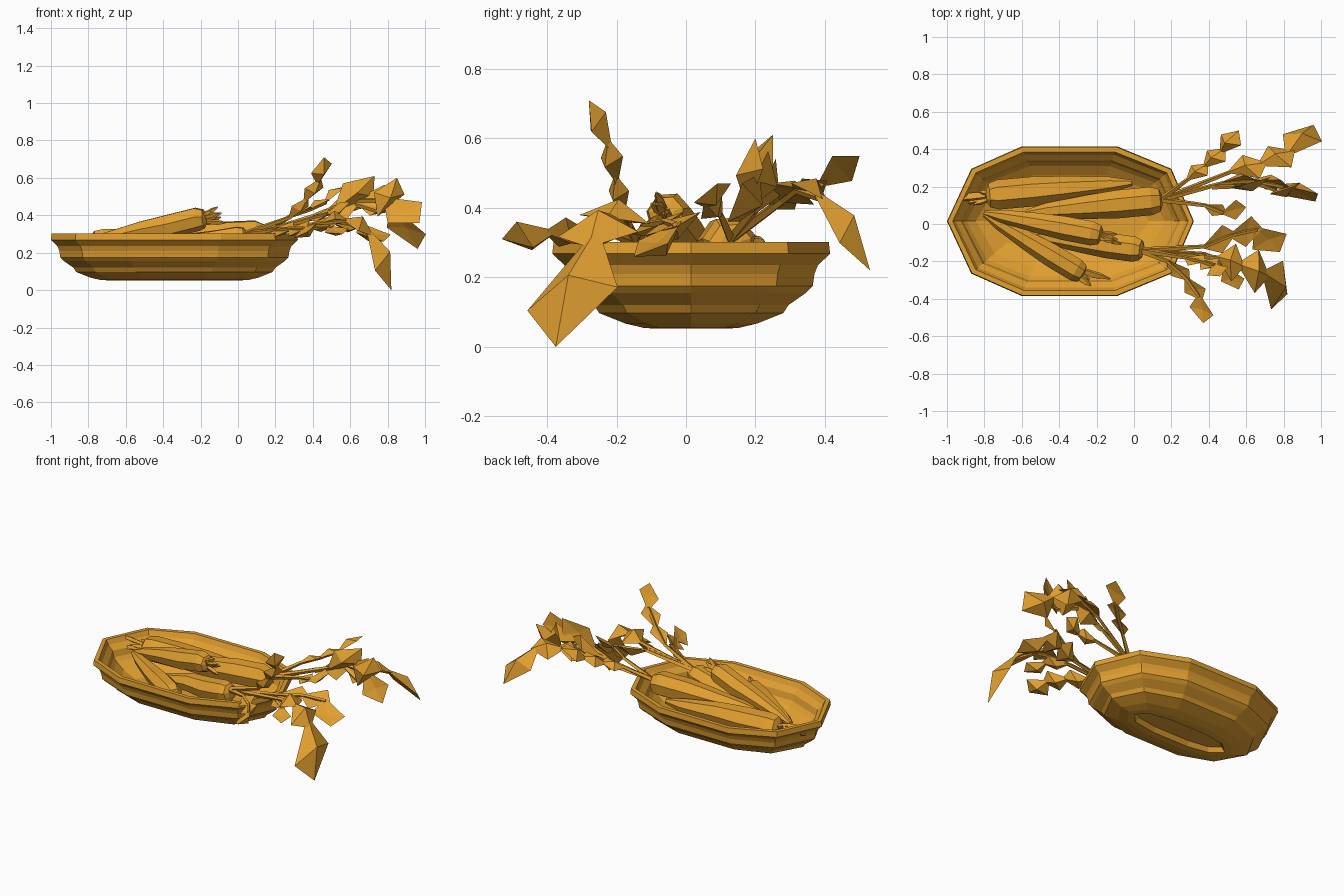
import bpy, bmesh, math, random
from mathutils import Vector

random.seed(4)
cube = bpy.data.objects.get("Cube")
if cube:
    bpy.data.objects.remove(cube, do_unlink=True)

# One warm ochre for everything
ochre = bpy.data.materials.new("warm_ochre")
ochre.use_nodes = True
COLOUR = (0.76, 0.35, 0.03, 1)
ochre.diffuse_color = COLOUR
ochre.node_tree.nodes["Principled BSDF"].inputs["Base Color"].default_value = COLOUR


def finish(bm, name):
    bmesh.ops.recalc_face_normals(bm, faces=bm.faces[:])
    mesh = bpy.data.meshes.new(name)
    bm.to_mesh(mesh)
    bm.free()
    mesh.materials.append(ochre)
    obj = bpy.data.objects.new(name, mesh)
    bpy.context.collection.objects.link(obj)


def loft(bm, rings):
    """Skin a list of equal point rings and cap both ends."""
    loops = [[bm.verts.new(p) for p in ring] for ring in rings]
    n = len(loops[0])
    for a, b in zip(loops, loops[1:]):
        for i in range(n):
            j = (i + 1) % n
            bm.faces.new((a[i], a[j], b[j], b[i]))
    bm.faces.new(loops[0][::-1])
    bm.faces.new(loops[-1])


def tube(bm, path, radii, sides, turn=0.3):
    """Faceted tube of varying radius along a path."""
    rings = []
    for i, p in enumerate(path):
        axis = (path[min(i + 1, len(path) - 1)] - path[max(i - 1, 0)]).normalized()
        u = axis.cross(Vector((0, 0, 1))).normalized()
        v = u.cross(axis)
        angles = [turn + 2 * math.pi * k / sides for k in range(sides)]
        rings.append([p + radii[i] * (u * math.cos(t) + v * math.sin(t)) for t in angles])
    loft(bm, rings)


def basket():
    """Ten sided bowl: each profile step is an inward offset and a height."""
    half = [(0.66, 0), (0.54, 0.28), (0.25, 0.4), (-0.26, 0.4), (-0.53, 0.28), (-0.66, 0)]
    outline = half + [(x, -y) for x, y in half[-2:0:-1]]
    profile = [(0.33, 0.08), (0.31, 0.052), (0.265, 0.054), (0.21, 0.067), (0.135, 0.097),
               (0.12, 0.12), (0.07, 0.155), (0.05, 0.175), (0.045, 0.21), (0.035, 0.235),
               (0, 0.268), (0.004, 0.302), (0.03, 0.302), (0.045, 0.27), (0.075, 0.24),
               (0.085, 0.2), (0.105, 0.175), (0.155, 0.135), (0.24, 0.1)]
    bm = bmesh.new()
    loft(bm, [[(-0.34 + x * (1 - o / 0.66), 0.015 + y * (1 - o / 0.4), z)
               for x, y in outline] for o, z in profile])
    finish(bm, "woven_basket")


def carrot(name, crown, tip, radius, stubs=True):
    """Tapered root with a blunt shoulder and cut stalk stubs."""
    crown, tip = Vector(crown), Vector(tip)
    steps = [(0, 0.4), (0.02, 0.8), (0.08, 1), (0.32, 1), (0.55, 0.84), (0.85, 0.54), (1, 0.2)]
    bm = bmesh.new()
    path = [crown.lerp(tip, t) for t, _ in steps]
    for p in path[2:-1]:
        p.z += random.uniform(-0.008, 0.008)
    tube(bm, path, [radius * r for _, r in steps], 7)
    if stubs:
        out = (crown - tip).normalized()
        for k in range(7):
            spread = Vector([random.uniform(-0.045, 0.045) for _ in range(3)])
            start = crown + spread * 0.4 - out * 0.01
            end = crown + spread + out * random.uniform(0.05, 0.13)
            tube(bm, [start, start.lerp(end, 0.6), end], [0.013, 0.015, 0.004], 4)
    finish(bm, name)


def leaflet(bm, base, tip, width, side):
    """Deeply folded blade, narrow at the base with a slanted, flared end."""
    along = tip - base
    side = (side - along * side.dot(along) / along.length_squared).normalized()
    up = side.cross(along).normalized()
    a, b = bm.verts.new(base), bm.verts.new(tip)
    left = bm.verts.new(base + along * 0.75 + side * width)
    right = bm.verts.new(base + along * 0.45 - side * width)
    ridge = bm.verts.new(base + along * 0.5 + up * width * 0.6)
    keel = bm.verts.new(base + along * 0.55 + up * width * 0.1)
    for top in (ridge, keel):
        for p, q in ((a, right), (right, b), (b, left), (left, a)):
            bm.faces.new((p, q, top))


def frond(name, points, width, side):
    """Thin stalk to the second point, then overlapping leaflets along the rest."""
    pts = [Vector(p) for p in points]
    bm = bmesh.new()
    tube(bm, pts[:-1], [0.016] + [0.011] * (len(pts) - 2), 4)
    side = Vector(side)
    for i in range(1, len(pts) - 1):
        step = pts[i + 1] - pts[i]
        last = i == len(pts) - 2
        leaflet(bm, pts[i] - step * 0.15, pts[i + 1] + step * (0 if last else 0.2),
                width * (0.7 + 0.3 * i / (len(pts) - 2)), side)
    finish(bm, name)


basket()

# Carrots piled in the basket
carrot("back_carrot", (-0.79, 0.15, 0.255), (-0.01, 0.22, 0.25), 0.082)
carrot("leafy_back_carrot", (0.15, 0.13, 0.295), (-0.58, 0.06, 0.27), 0.078, False)
carrot("top_carrot", (-0.17, -0.06, 0.385), (-0.8, 0.06, 0.25), 0.066)
carrot("front_carrot", (-0.27, -0.27, 0.22), (-0.8, 0.05, 0.25), 0.064)
carrot("leafy_front_carrot", (0.05, -0.14, 0.285), (-0.55, -0.06, 0.2), 0.07, False)

# Greens of the back carrot
back = (0.14, 0.13, 0.31)
frond("back_frond_rising", [back, (0.29, 0.24, 0.4), (0.38, 0.31, 0.43),
      (0.47, 0.39, 0.47), (0.56, 0.5, 0.55)], 0.065, (1, -1, 0.6))
frond("back_frond_drooping", [back, (0.52, 0.28, 0.42), (0.68, 0.32, 0.45),
      (0.83, 0.38, 0.43), (0.96, 0.53, 0.22)], 0.095, (1, -0.8, 0.5))
frond("back_frond_long", [back, (0.48, 0.22, 0.42), (0.64, 0.23, 0.48),
      (0.8, 0.2, 0.48), (0.97, 0.12, 0.36)], 0.1, (0, 0.4, 1))
frond("back_frond_upper_tip", [(0.42, 0.2, 0.4), (0.54, 0.2, 0.45), (0.73, 0.25, 0.61)], 0.08, (1, 0.3, -0.8))
frond("back_frond_outer_tip", [(0.63, 0.23, 0.46), (0.76, 0.18, 0.42), (0.85, 0.2, 0.6)], 0.08, (1, 0.4, -0.3))
frond("back_frond_inner", [back, (0.38, 0.1, 0.38), (0.48, 0.06, 0.41), (0.6, 0.09, 0.47)],
      0.055, (-0.3, 1, 0.4))

# Greens of the front carrot
front = (0.03, -0.14, 0.3)
frond("front_frond_upright", [front, (0.28, -0.18, 0.39), (0.36, -0.2, 0.48),
      (0.43, -0.22, 0.58), (0.46, -0.28, 0.71)], 0.06, (1, 0.8, -0.2))
frond("front_frond_drooping", [front, (0.46, -0.18, 0.36), (0.57, -0.22, 0.37),
      (0.7, -0.27, 0.3), (0.82, -0.375, 0.0)], 0.125, (-0.4, -0.9, 0.1))
frond("front_frond_short", [front, (0.18, -0.2, 0.32), (0.28, -0.29, 0.33),
      (0.35, -0.39, 0.33), (0.37, -0.53, 0.31)], 0.075, (1, 0.3, 0.8))
frond("front_frond_middle", [front, (0.38, -0.12, 0.35), (0.52, -0.06, 0.36),
      (0.66, -0.03, 0.35), (0.78, -0.15, 0.26)], 0.095, (0.3, 1, 0.4))
frond("front_frond_low", [front, (0.38, -0.16, 0.34), (0.49, -0.24, 0.34), (0.56, -0.35, 0.3)],
      0.06, (1, 0.4, 0.3))
